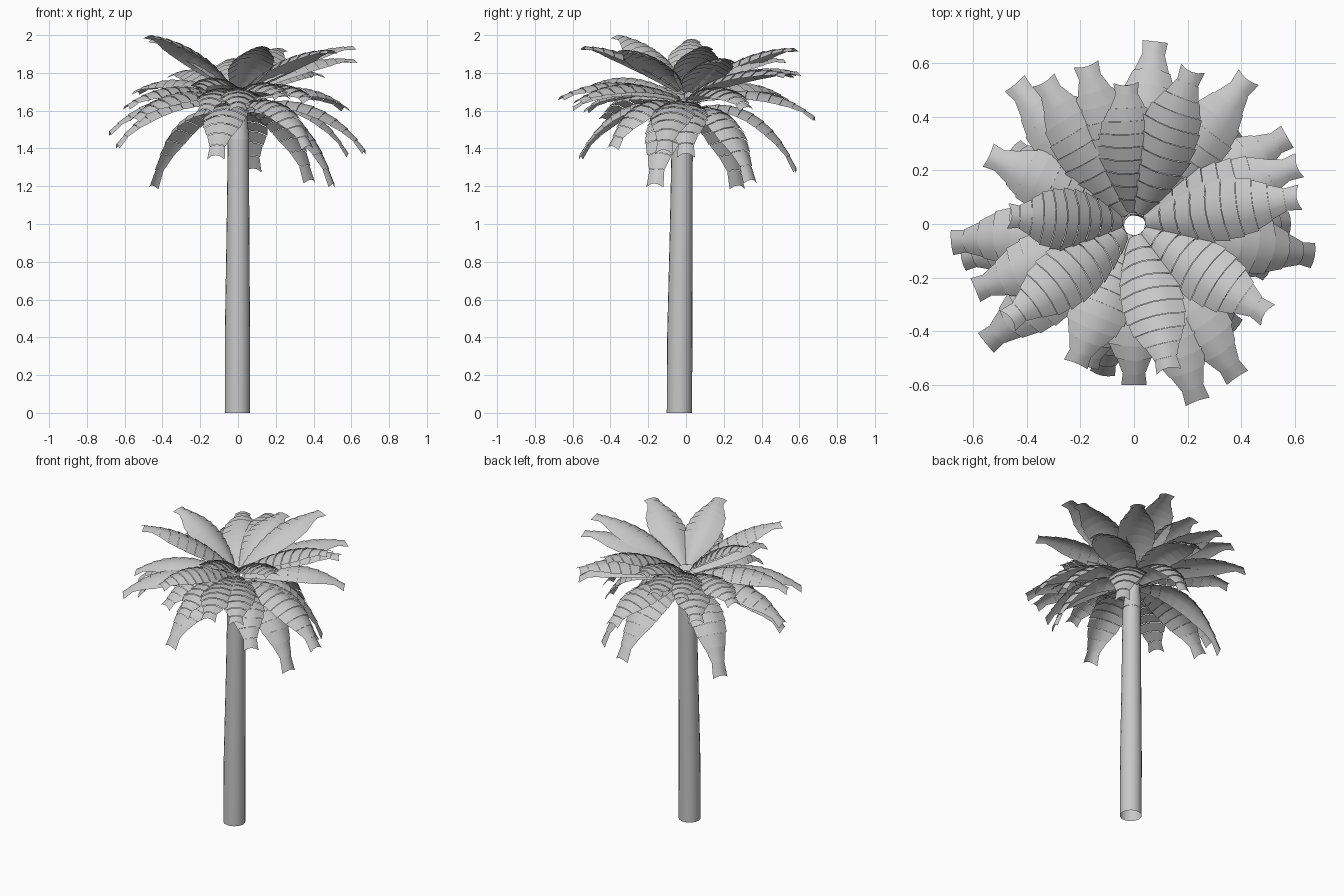
import bpy
import bmesh
import math
from mathutils import Vector

cube = bpy.data.objects.get("Cube")
if cube:
    bpy.data.objects.remove(cube, do_unlink=True)

grey = bpy.data.materials.new("plain_grey")
grey.use_nodes = True
COLOUR = (0.58, 0.58, 0.58, 1)
grey.diffuse_color = COLOUR
grey.node_tree.nodes["Principled BSDF"].inputs["Base Color"].default_value = COLOUR


def add_object(name, bm):
    mesh = bpy.data.meshes.new(name)
    bm.to_mesh(mesh)
    bm.free()
    mesh.materials.append(grey)
    obj = bpy.data.objects.new(name, mesh)
    bpy.context.collection.objects.link(obj)
    return obj


def add_tube(name, rings, sides=20):
    """Open tube through rings of (centre x, centre y, z, radius)."""
    bm = bmesh.new()
    loops = []
    for x, y, z, r in rings:
        angles = [math.tau * i / sides for i in range(sides)]
        loops.append([bm.verts.new((x + r * math.cos(a), y + r * math.sin(a), z)) for a in angles])
    for low, high in zip(loops, loops[1:]):
        for i in range(sides):
            j = (i + 1) % sides
            bm.faces.new((low[i], low[j], high[j], high[i])).smooth = True
    return add_object(name, bm)


# Half-width of a frond along its length, and points across it
OUTLINE = [(0, 0.03), (0.15, 0.078), (0.35, 0.114), (0.55, 0.116), (0.72, 0.094), (0.88, 0.042), (1, 0.046)]
ACROSS = (-1, -0.5, 0, 0.5, 1)


def half_width(s):
    for (a, wa), (b, wb) in zip(OUTLINE, OUTLINE[1:]):
        if s <= b:
            return wa + (wb - wa) * (s - a) / (b - a)
    return OUTLINE[-1][1]


def add_frond(name, tip, segments=10):
    """Arching blade of slightly flared, overlapping segments, notched at the tip."""
    tip = Vector(tip)
    reach = Vector((tip.x, tip.y, 0))
    out = reach.normalized()
    side = Vector((-out.y, out.x, 0))
    t = tip.z - 1.2
    base = out * 0.04 + Vector((0, 0, 1.6 + 0.15 * t))
    bend = reach * (0.7 - 0.25 * t) + Vector((0, 0, 1.7 + 0.18 * t + 0.2 * t * t))
    bm = bmesh.new()

    def row(s, flare, lift, notch=0):
        p = base * (1 - s) ** 2 + bend * 2 * s * (1 - s) + tip * s * s
        tangent = ((bend - base) * (1 - s) + (tip - bend) * s).normalized()
        normal = tangent.cross(side).normalized()
        w = half_width(s) * flare
        return [bm.verts.new(p + side * w * k + normal * (lift - 0.4 * w * k * k)
                             - tangent * notch * (1 - k * k)) for k in ACROSS]

    for i in range(segments):
        start = row(i / segments, 0.97, -0.002)
        end = row((i + 1) / segments, 1.03, 0.002, 0.015 if i == segments - 1 else 0)
        for k in range(len(ACROSS) - 1):
            bm.faces.new((start[k], end[k], end[k + 1], start[k + 1])).smooth = True
    return add_object(name, bm)


# Trunk and its tapered neck
add_tube("trunk", [(-0.003, -0.035, 0, 0.067), (-0.003, -0.033, 0.4, 0.067),
                   (0, -0.025, 1, 0.06), (0.002, -0.02, 1.45, 0.056)])
add_tube("trunk_neck", [(0.002, -0.018, 1.45, 0.058), (0.003, -0.005, 1.63, 0.04)])

# Crown tiers, listed by frond tip
TIERS = {
    "top_frond": [(-0.47, 0.03, 1.98), (-0.47, -0.36, 2.0), (0.22, 0.58, 1.93), (0.5, -0.34, 1.92),
                  (0.13, -0.55, 1.94), (0.62, 0.1, 1.94), (0.62, 0.22, 1.87), (-0.03, 0.53, 1.87)],
    "middle_frond": [(0.43, 0.55, 1.79), (-0.18, 0.6, 1.8), (-0.34, 0.54, 1.79), (-0.45, 0.53, 1.66),
                     (-0.22, -0.53, 1.72), (-0.55, 0.26, 1.7), (0.24, -0.67, 1.67),
                     (0.39, -0.58, 1.65), (0, -0.61, 1.61), (-0.56, -0.45, 1.55),
                     (-0.6, -0.25, 1.62), (0.58, 0.33, 1.61), (0.08, 0.69, 1.56),
                     (-0.18, -0.54, 1.6)],
    "low_frond": [(-0.69, -0.07, 1.48), (-0.65, -0.13, 1.41), (0.38, -0.4, 1.4), (0.68, -0.12, 1.38),
                  (0.59, 0, 1.36), (-0.12, -0.57, 1.35), (0.08, 0.59, 1.28),
                  (0.39, 0.35, 1.22), (0.51, -0.17, 1.2), (-0.46, 0.28, 1.19)],
}
for tier, tips in TIERS.items():
    for number, tip in enumerate(tips, 1):
        add_frond(f"{tier}_{number}", tip)
